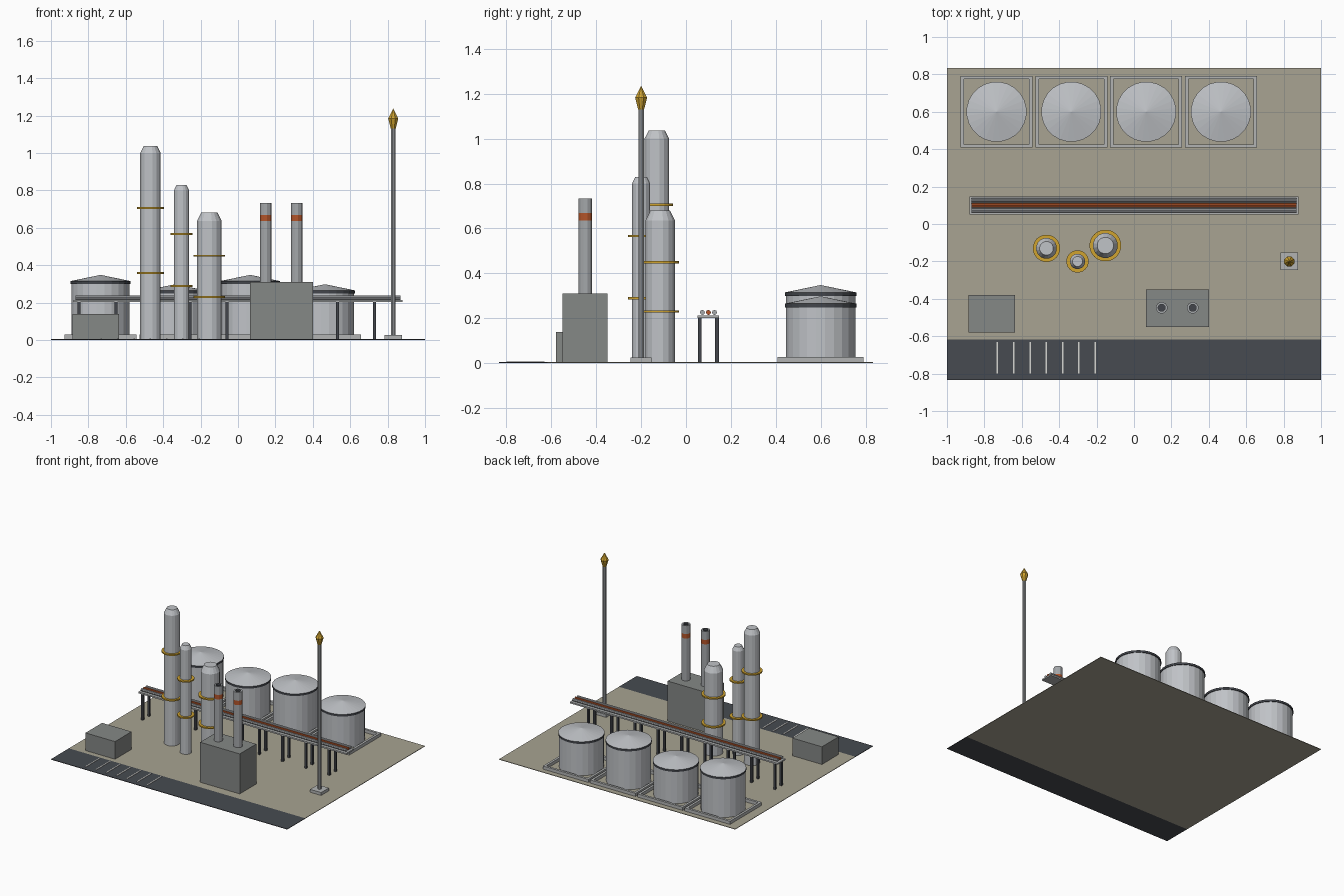
import bpy, bmesh, math
from mathutils import Matrix, Vector

if "Cube" in bpy.data.objects:
    bpy.data.objects.remove(bpy.data.objects["Cube"])


def material(name, r, g, b):
    m = bpy.data.materials.new(name)
    lin = [((c / 255 + 0.055) / 1.055) ** 2.4 for c in (r, g, b)]
    m.diffuse_color = (*lin, 1)
    m.use_nodes = True
    m.node_tree.nodes["Principled BSDF"].inputs["Base Color"].default_value = m.diffuse_color
    return m


GROUND = material("sandy ground", 168, 163, 146)
ROAD = material("asphalt", 71, 75, 81)
PAINT = material("pale tank paint", 192, 195, 199)
STEEL = material("steel", 165, 168, 171)
CONCRETE = material("concrete", 178, 180, 180)
WALL = material("building grey", 133, 136, 134)
DARK = material("dark steel", 66, 69, 75)
ORANGE = material("rust orange", 180, 85, 42)
YELLOW = material("safety yellow", 208, 164, 48)
WHITE = material("line white", 214, 214, 210)


def finish(name, bm, mats):
    me = bpy.data.meshes.new(name)
    bm.normal_update()
    bm.to_mesh(me)
    bm.free()
    for m in mats:
        me.materials.append(m)
    ob = bpy.data.objects.new(name, me)
    bpy.context.collection.objects.link(ob)
    return ob


def boxes(name, spans, mat):
    """One object from boxes given as (x0, x1, y0, y1, z0, z1)."""
    bm = bmesh.new()
    for x0, x1, y0, y1, z0, z1 in spans:
        mid = Vector(((x0 + x1) / 2, (y0 + y1) / 2, (z0 + z1) / 2))
        size = Matrix.Diagonal((x1 - x0, y1 - y0, z1 - z0, 1))
        bmesh.ops.create_cube(bm, size=1, matrix=Matrix.Translation(mid) @ size)
    return finish(name, bm, [mat])


def lathe(name, x, y, profile, sides, mats, bands=None):
    """Turn an (r, z) profile around a vertical axis; bands gives a material per strip."""
    bm = bmesh.new()
    rings = []
    for r, z in profile:
        if r == 0:
            rings.append([bm.verts.new((x, y, z))])
        else:
            angles = [2 * math.pi * (i + 0.5) / sides for i in range(sides)]
            rings.append([bm.verts.new((x + r * math.cos(a), y + r * math.sin(a), z)) for a in angles])
    for k, (a, b) in enumerate(zip(rings, rings[1:])):
        for i in range(sides):
            j = (i + 1) % sides
            if len(a) == 1:
                f = bm.faces.new((a[0], b[j], b[i]))
            elif len(b) == 1:
                f = bm.faces.new((a[i], a[j], b[0]))
            else:
                f = bm.faces.new((a[i], a[j], b[j], b[i]))
            f.material_index = bands[k] if bands else 0
    return finish(name, bm, mats)


# Site: yard, front road and parking lines
boxes("yard", [(-1, 1, -0.617, 0.833, 0, 0.004)], GROUND)
boxes("road", [(-1, 1, -0.833, -0.617, 0, 0.004)], ROAD)
boxes("parking_lines", [(-0.734 + 0.087 * i, -0.726 + 0.087 * i, -0.80, -0.63, 0.003, 0.007)
                        for i in range(7)], WHITE)

# Storage tanks, alternating tall and short, each in a square containment wall
for i in range(4):
    x, y, h = -0.735 + 0.4 * i, 0.6, (0.315, 0.265)[i % 2]
    lathe(f"storage_tank_{i + 1}", x, y,
          [(0.156, 0.002), (0.156, h - 0.016), (0.161, h - 0.016), (0.161, h), (0, h + 0.033)],
          24, [PAINT, DARK], [0, 1, 1, 0])
    o, n = 0.192, 0.174
    boxes(f"containment_wall_{i + 1}",
          [(x - o, x + o, y + s * (o + n) / 2 - 0.009, y + s * (o + n) / 2 + 0.009, 0.002, 0.028) for s in (-1, 1)]
          + [(x + s * (o + n) / 2 - 0.009, x + s * (o + n) / 2 + 0.009, y - n, y + n, 0.002, 0.028) for s in (-1, 1)],
          CONCRETE)

# Process columns with ring platforms: x, y, radius, shoulder, top, platform radius, platform heights
columns = [(-0.468, -0.13, 0.056, 1.0, 1.037, 0.073, (0.358, 0.706)),
           (-0.302, -0.20, 0.041, 0.80, 0.829, 0.060, (0.289, 0.567)),
           (-0.153, -0.115, 0.067, 0.636, 0.681, 0.085, (0.23, 0.45))]
for i, (x, y, r, shoulder, top, pr, levels) in enumerate(columns):
    lathe(f"process_column_{i + 1}", x, y,
          [(r, 0.002), (r, shoulder), (r * 0.66, top), (0, top)], 16, [PAINT])
    for k, z in enumerate(levels):
        lathe(f"ring_platform_{i + 1}_{k + 1}", x, y,
              [(r * 0.95, z - 0.005), (pr, z - 0.005), (pr, z + 0.005), (r * 0.95, z + 0.005)], 20, [YELLOW])

# Pipe rack: deck, posts and three pipes
boxes("rack_deck", [(-0.88, 0.88, 0.052, 0.148, 0.202, 0.213)], CONCRETE)
boxes("rack_posts", [(x - 0.008, x + 0.008, y - 0.008, y + 0.008, 0.002, 0.202)
                     for x in [-0.85 + 0.1975 * i for i in range(9)] for y in (0.062, 0.138)], DARK)
for name, y, mat in (("front_pipe", 0.073, STEEL), ("middle_pipe", 0.1, ORANGE), ("back_pipe", 0.127, STEEL)):
    bm = bmesh.new()
    turn = Matrix.Translation((0, y, 0.226)) @ Matrix.Rotation(math.pi / 2, 4, 'Y')
    bmesh.ops.create_cone(bm, cap_ends=True, segments=8, radius1=0.011, radius2=0.011, depth=1.735, matrix=turn)
    finish(name, bm, [mat])

# Boiler house with two banded chimneys, and the small office
boxes("boiler_house", [(0.064, 0.40, -0.55, -0.35, 0.002, 0.31)], WALL)
boxes("office", [(-0.885, -0.635, -0.58, -0.38, 0.002, 0.139)], WALL)
for i, x in enumerate((0.148, 0.314)):
    lathe(f"chimney_{i + 1}", x, -0.448,
          [(0.031, 0.31), (0.031, 0.635), (0.031, 0.669), (0.031, 0.733), (0.019, 0.733), (0.019, 0.72), (0, 0.72)],
          12, [STEEL, ORANGE, DARK], [0, 1, 0, 0, 2, 2])

# Flare mast with footing and faceted flame
boxes("flare_footing", [(0.783, 0.877, -0.247, -0.153, 0.002, 0.026)], CONCRETE)
lathe("flare_mast", 0.83, -0.2, [(0.013, 0.026), (0.013, 1.14)], 8, [STEEL])
lathe("flare_flame", 0.83, -0.2, [(0, 1.13), (0.014, 1.13), (0.029, 1.183), (0, 1.237)], 8, [YELLOW])
